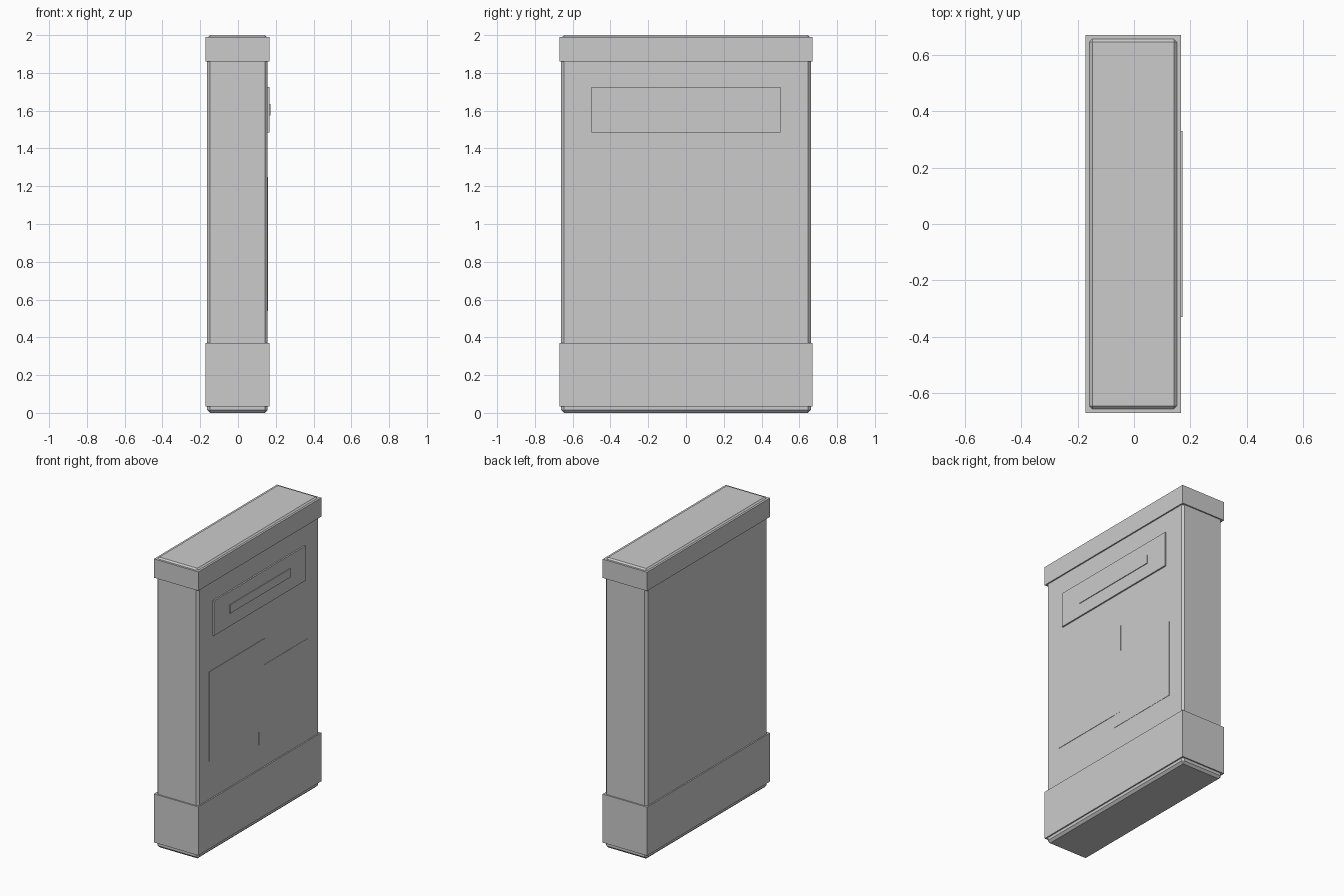
import bpy

if "Cube" in bpy.data.objects:
    bpy.data.objects.remove(bpy.data.objects["Cube"])


def box(name, x, y, z, bevel=0.0):
    """Axis-aligned box from (min, max) ranges, with optional chamfer."""
    bpy.ops.mesh.primitive_cube_add(
        size=1, location=[(r[0] + r[1]) / 2 for r in (x, y, z)])
    ob = bpy.context.object
    ob.name = name
    ob.scale = [r[1] - r[0] for r in (x, y, z)]
    bpy.ops.object.transform_apply(location=False, rotation=False, scale=True)
    if bevel:
        mod = ob.modifiers.new("chamfer", 'BEVEL')
        mod.width = bevel
        mod.segments = 1
    return ob


FACE = 0.157  # x of the slab's decorated side

# Chamfered core slab
box("slab_body", (-0.163, FACE), (-0.661, 0.661), (0, 2), 0.015)

# Bands wrapped around the top and bottom
for name, z in (("top_band", (1.86, 1.99)), ("base_band", (0.035, 0.37))):
    box(name, (-0.172, 0.166), (-0.67, 0.67), z)

# Raised name plate and the narrow bar on it
box("name_plate", (FACE - 0.02, 0.167), (-0.5, 0.5), (1.485, 1.725))
box("plate_bar", (FACE - 0.01, 0.172), (-0.33, 0.33), (1.575, 1.635))

# Two thin overlapping square panels
box("lower_panel", (FACE - 0.02, FACE + 0.002), (0.0, 0.53), (0.54, 1.07))
box("upper_panel", (FACE - 0.01, FACE + 0.003), (-0.54, 0.06), (0.63, 1.25))
